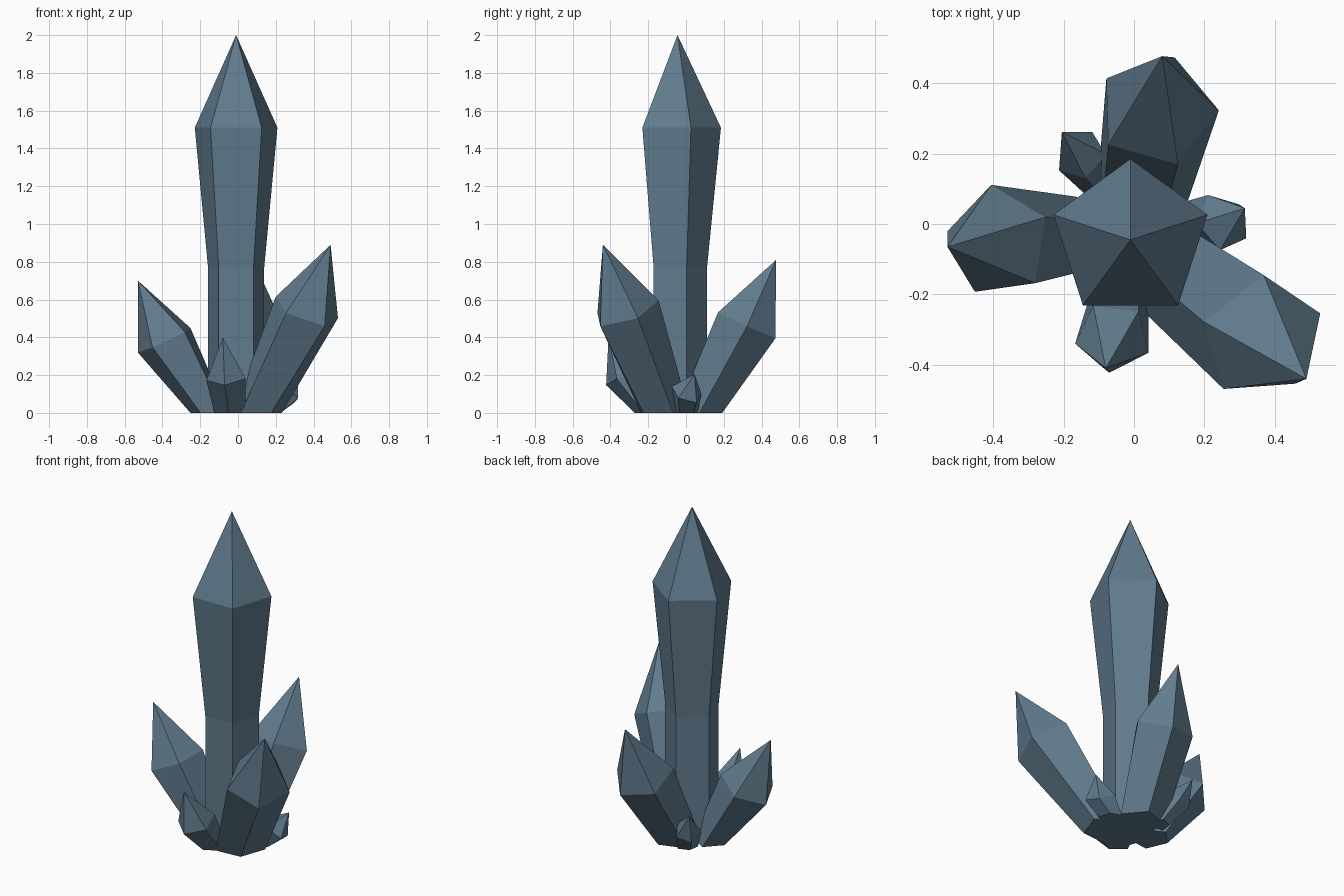
import bpy, bmesh, math
from mathutils import Vector, Quaternion

if "Cube" in bpy.data.objects:
    bpy.data.objects.remove(bpy.data.objects["Cube"])

mat = bpy.data.materials.new("blue_crystal")
mat.diffuse_color = (0.12, 0.2, 0.27, 1)
mat.use_nodes = True
mat.node_tree.nodes["Principled BSDF"].inputs["Base Color"].default_value = mat.diffuse_color


def crystal(name, apex, shoulder, corner, foot, k, mid=None):
    """Five-sided shard: pointed tip, wide shoulder ring, narrower foot cut flat at z=0.
    corner is one shoulder vertex, k the foot/shoulder size ratio, mid an optional waist height."""
    apex, c, foot = Vector(apex), Vector(shoulder), Vector((*foot, 0))
    axis = (apex - c).normalized()
    arm = Vector(corner) - c
    arm -= axis * arm.dot(axis)
    arms = [Quaternion(axis, i * math.tau / 5) @ arm for i in range(5)]
    flat = [Vector((a.x, a.y, 0)) * k for a in arms]

    bm = bmesh.new()
    rings = [[bm.verts.new(foot + a) for a in flat]]
    if mid:
        m = foot.lerp(c, mid / c.z)
        rings.append([bm.verts.new(m + a) for a in flat])
    rings.append([bm.verts.new(c + a) for a in arms])
    tip = bm.verts.new(apex)
    bm.faces.new(rings[0][::-1])
    for i in range(5):
        j = (i + 1) % 5
        for lo, hi in zip(rings, rings[1:]):
            bm.faces.new((lo[i], lo[j], hi[j], hi[i]))
        bm.faces.new((rings[-1][i], rings[-1][j], tip))
    bmesh.ops.recalc_face_normals(bm, faces=bm.faces)
    me = bpy.data.meshes.new(name)
    bm.to_mesh(me)
    bm.free()
    me.materials.append(mat)
    bpy.context.collection.objects.link(bpy.data.objects.new(name, me))


# Tall central shard with a straight lower half
crystal("main_crystal", (-.01, -.045, 2), (-.01, -.045, 1.51), (-.01, .185, 1.51),
        (-.01, -.045), .68, mid=.77)
# Three medium leaning shards
crystal("left_crystal", (-.53, -.065, .70), (-.384, -.05, .385), (-.53, -.02, .32),
        (-.15, -.035), .7)
crystal("front_right_crystal", (.49, -.44, .89), (.362, -.32, .54), (.525, -.25, .49),
        (.10, -.12), .79)
crystal("back_crystal", (.08, .477, .81), (.066, .321, .466), (.24, .31, .43),
        (.015, .07), .8)
# Three small shards around the foot
crystal("small_front_crystal", (-.08, -.41, .40), (-.06, -.322, .19), (-.07, -.42, .14),
        (-.04, -.19), .8)
crystal("small_back_left_crystal", (-.205, .262, .27), (-.15, .195, .14), (-.215, .155, .14),
        (-.09, .12), .8)
crystal("small_right_crystal", (.315, .045, .205), (.25, .005, .105), (.32, -.04, .08),
        (.17, 0), .8)
